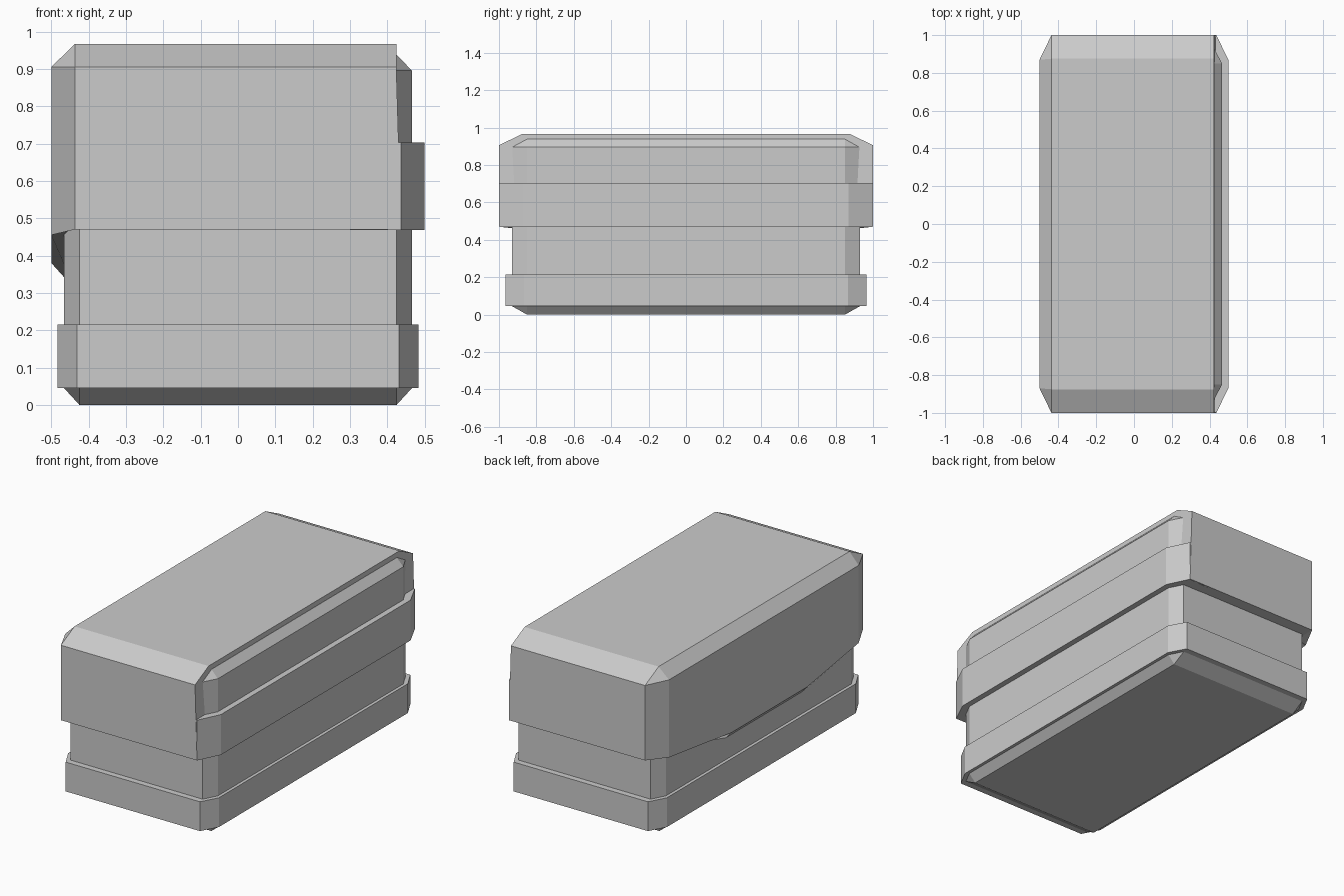
import bpy, bmesh

if "Cube" in bpy.data.objects:
    bpy.data.objects.remove(bpy.data.objects["Cube"])


def finish(name, bm):
    bmesh.ops.remove_doubles(bm, verts=bm.verts[:], dist=0.0005)
    bmesh.ops.recalc_face_normals(bm, faces=bm.faces[:])
    mesh = bpy.data.meshes.new(name)
    bm.to_mesh(mesh)
    bm.free()
    bpy.context.collection.objects.link(bpy.data.objects.new(name, mesh))


def loft(name, rings):
    """Skin matching closed rings of points and cap both ends."""
    bm = bmesh.new()
    loops = [[bm.verts.new(p) for p in ring] for ring in rings]
    n = len(loops[0])
    for a, b in zip(loops, loops[1:]):
        for i in range(n):
            j = (i + 1) % n
            bm.faces.new((a[i], a[j], b[j], b[i]))
    bm.faces.new(loops[0][::-1])
    bm.faces.new(loops[-1])
    finish(name, bm)


def octagon(x, y, cx, cy, z):
    """Rectangle of half size x, y with corners cut by cx, cy."""
    return [(x, -y + cy, z), (x, y - cy, z), (x - cx, y, z), (-x + cx, y, z),
            (-x, y - cy, z), (-x, -y + cy, z), (-x + cx, -y, z), (x - cx, -y, z)]


# Mattress core, chamfered on every edge
def core_end(z):
    return [(sx, sy, z) for sx, sy in
            ((.425, -.85), (.425, .85), (.425, .85), (-.425, .85),
             (-.425, .85), (-.425, -.85), (-.425, -.85), (.425, -.85))]


loft("mattress", [core_end(0),
                  octagon(.466, .93, .042, .08, .045),
                  octagon(.466, .93, .042, .08, .895),
                  core_end(.938)])

# Raised band around the foot
loft("base_band", [octagon(.484, .965, .053, .098, z) for z in (.045, .215)])

# Folded band on the open right side
band = [(.3, -.99), (.437, -.998), (.499, -.87), (.499, .87), (.437, .998), (.3, .99)]
loft("folded_band", [[(x, y, z) for x, y in band] for z in (.469, .703)])

# Blanket: chamfered cover, sagging along its left hem
left = [(-.87, .455), (-.87, .455), (-.4, .38), (.3, .38), (.87, .455), (.87, .455),
        (.87, .905), (.87, .905), (-.87, .905), (-.87, .905)]
shoulder = [(-1, .47), (-.87, .47), (-.4, .31), (.3, .31), (.87, .47), (1, .47),
            (1, .905), (.875, .967), (-.875, .967), (-1, .905)]
right = [(y, max(z, .47)) for y, z in shoulder]
loft("blanket", [[(-.5, y, z) for y, z in left],
                 [(-.437, y, z) for y, z in shoulder],
                 [(.424 if z > .8 else .437, y, z) for y, z in right]])
